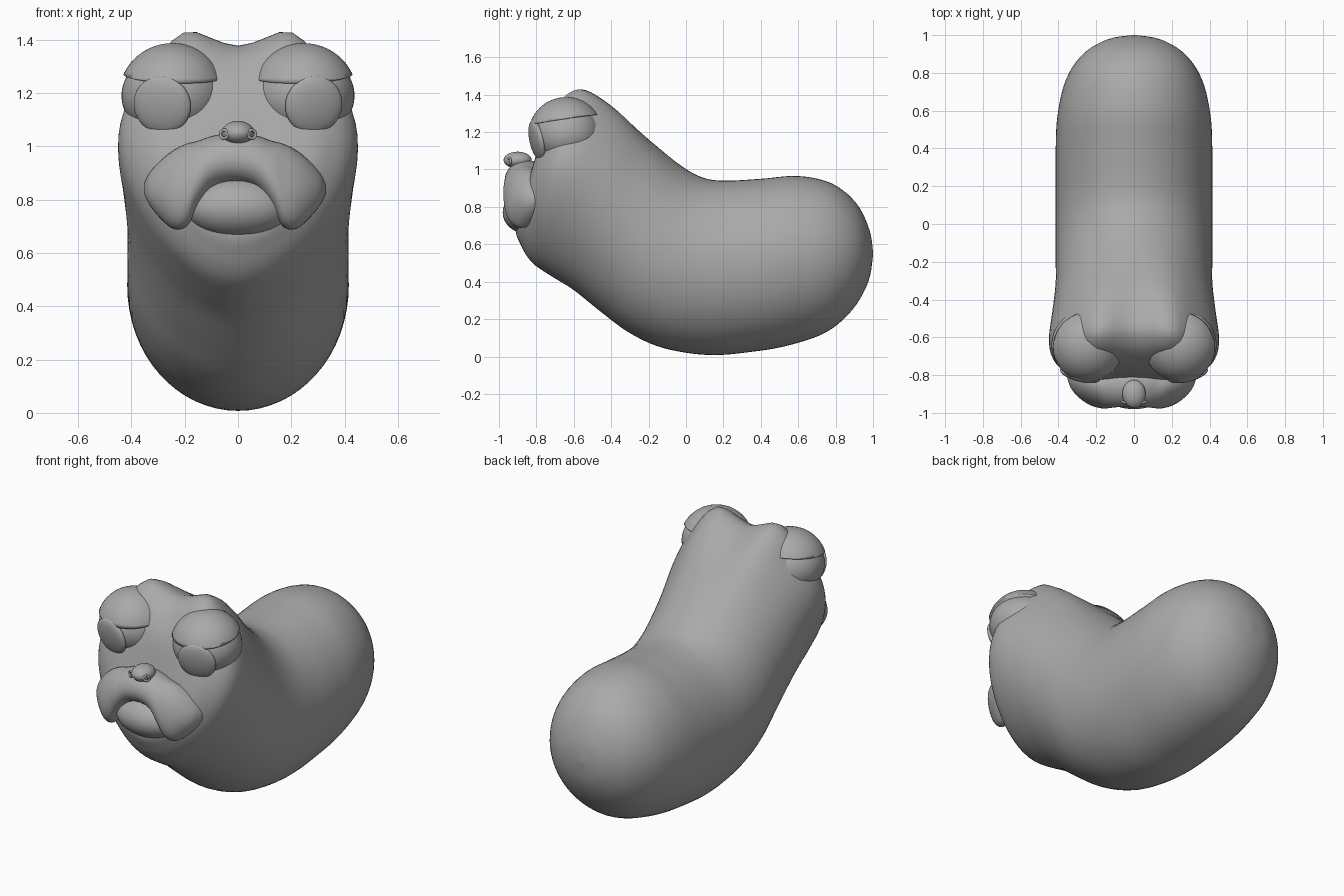
import bpy, bmesh, math
from mathutils import Vector, Matrix

cube = bpy.data.objects.get("Cube")
if cube:
    bpy.data.objects.remove(cube)

grey = bpy.data.materials.new("clay grey")
grey.use_nodes = True
grey.diffuse_color = (0.4, 0.4, 0.4, 1)
grey.node_tree.nodes["Principled BSDF"].inputs["Base Color"].default_value = grey.diffuse_color


def finish(name, bm):
    bmesh.ops.recalc_face_normals(bm, faces=bm.faces)
    mesh = bpy.data.meshes.new(name)
    bm.to_mesh(mesh)
    bm.free()
    mesh.materials.append(grey)
    for face in mesh.polygons:
        face.use_smooth = True
    obj = bpy.data.objects.new(name, mesh)
    bpy.context.collection.objects.link(obj)
    return obj


def smooth_rows(rows, steps):
    """Catmull-Rom interpolation of section parameters."""
    out = []
    last = len(rows) - 1
    for i in range(last):
        a, b, c, d = (Vector(rows[min(max(k, 0), last)]) for k in (i - 1, i, i + 1, i + 2))
        for s in range(steps):
            t = s / steps
            out.append(0.5 * (2 * b + (c - a) * t + (2 * a - 5 * b + 4 * c - d) * t * t
                              + (3 * b - a - 3 * c + d) * t ** 3))
    return out + [Vector(rows[last])]


def loft(name, rings):
    bm = bmesh.new()
    loops = [[bm.verts.new(p) for p in ring] for ring in rings]
    n = len(loops[0])
    for a, b in zip(loops, loops[1:]):
        for k in range(n):
            bm.faces.new((a[k], a[(k + 1) % n], b[(k + 1) % n], b[k]))
    bm.faces.new(loops[0])
    bm.faces.new(loops[-1])
    bmesh.ops.remove_doubles(bm, verts=bm.verts, dist=0.0005)
    return finish(name, bm)


def ellipsoid(name, centre, radii, rot=Matrix(), cut=None):
    """Ellipsoid, optionally keeping only the part above a plane (point, normal)."""
    bm = bmesh.new()
    bmesh.ops.create_uvsphere(bm, u_segments=48, v_segments=28, radius=1)
    bm.transform(Matrix.Translation(centre) @ rot @ Matrix.Diagonal((*radii, 1)))
    if cut:
        geom = bm.verts[:] + bm.edges[:] + bm.faces[:]
        bmesh.ops.bisect_plane(bm, geom=geom, plane_co=cut[0], plane_no=cut[1], clear_inner=True)
        bmesh.ops.holes_fill(bm, edges=[e for e in bm.edges if e.is_boundary])
    return finish(name, bm)


# Body: top y, top z, bottom y, bottom z, half width, top-heavy taper, brow lobes
body_rows = [
    (1.0, .56, 1.0, .54, .01, 0, 0),
    (.98, .68, .975, .40, .14, 0, 0),
    (.91, .82, .89, .25, .27, 0, 0),
    (.78, .925, .75, .13, .36, 0, 0),
    (.6, .965, .55, .06, .405, 0, 0),
    (.4, .95, .35, .025, .415, 0, 0),
    (.2, .94, .12, .008, .415, 0, 0),
    (.08, .96, -.12, .045, .415, 0, 0),
    (-.04, 1.03, -.3, .125, .415, 0, 0),
    (-.2, 1.16, -.45, .235, .415, .05, .02),
    (-.37, 1.30, -.6, .355, .43, .13, .06),
    (-.53, 1.37, -.72, .43, .44, .22, .095),
    (-.63, 1.35, -.82, .5, .42, .25, .09),
    (-.71, 1.28, -.88, .59, .35, .25, .05),
    (-.77, 1.18, -.91, .7, .24, .2, .0),
    (-.83, .97, -.85, .92, .02, 0, 0),
]
rings = []
for ty, tz, by, bz, hw, taper, lobe in smooth_rows(body_rows, 5):
    top, bottom = Vector((0, ty, tz)), Vector((0, by, bz))
    ring = []
    for k in range(64):
        a = math.tau * k / 64
        c, s = math.cos(a), math.sin(a)
        p = (top + bottom) / 2 + (top - bottom) / 2 * c
        p.x = hw * s * (1 + taper * c)
        if c > 0:
            p.z += lobe * math.exp(-((abs(p.x) - .21) / .12) ** 2) * c
        ring.append(p)
    rings.append(ring)
loft("body", rings)

# Eyes with heavy upper lids and a shallow raised iris
for side, label in ((1, "left"), (-1, "right")):
    eye = Vector((side * .245, -.64, 1.19))
    ellipsoid(label + "_eyeball", eye, (.192, .188, .165))
    ellipsoid(label + "_upper_eyelid", eye, (.202, .202, .197),
              cut=(Vector((0, -.83, 1.23)), Vector((side * -.03, -.15, 1))))
    look = Vector((side * .25, -1, -.22)).normalized()
    ellipsoid(label + "_iris", eye + look * .165, (.11, .11, .032),
              look.to_track_quat("Z", "Y").to_matrix().to_4x4())

# Drooping upper bill: x, top z, bottom z, centre y, half depth
half = [
    (.0, 1.05, .865, -.87, .105),
    (.08, 1.04, .845, -.87, .105),
    (.14, 1.02, .77, -.87, .105),
    (.18, 1.01, .70, -.865, .1),
    (.23, .985, .69, -.85, .095),
    (.28, .945, .73, -.83, .08),
    (.32, .90, .78, -.81, .055),
    (.34, .86, .82, -.80, .015),
]
bill_rows = [(-r[0],) + r[1:] for r in reversed(half[1:])] + half
rings = []
for x, zt, zb, cy, depth in smooth_rows(bill_rows, 5):
    ring = []
    for k in range(32):
        a = math.tau * k / 32
        z = (zt + zb) / 2 + (zt - zb) / 2 * math.cos(a)
        ring.append(Vector((x - .012, cy - depth * math.sin(a) + .12 * (z - .9), z)))
    rings.append(ring)
loft("upper_bill", rings)

# Lower lip, nose ridge and nostrils
ellipsoid("lower_lip", Vector((0, -.845, .77)), (.2, .135, .115))
ellipsoid("nose_ridge", Vector((0, -.9, 1.05)), (.062, .075, .045))
for side, label in ((1, "left"), (-1, "right")):
    bpy.ops.mesh.primitive_torus_add(location=(side * .052, -.945, 1.045), major_radius=.016,
                                     minor_radius=.006, major_segments=20, minor_segments=8,
                                     rotation=(math.radians(90), 0, side * .5))
    rim = bpy.context.object
    rim.name = label + "_nostril_rim"
    rim.data.materials.append(grey)
    bpy.ops.object.shade_smooth()
